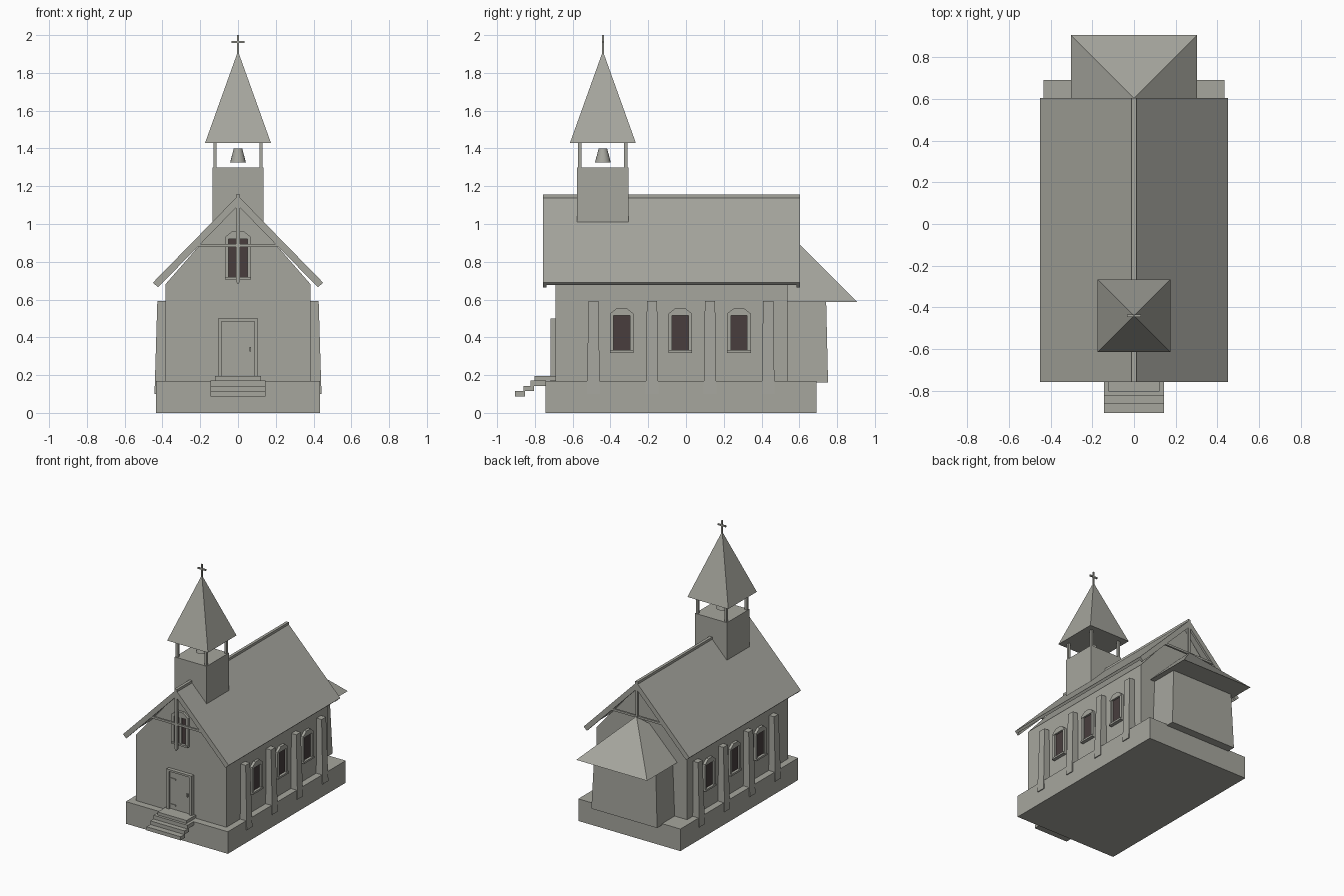
import bpy, bmesh
from math import pi
from mathutils import Matrix

old = bpy.data.objects.get("Cube")
if old:
    bpy.data.objects.remove(old, do_unlink=True)


def material(name, rgb):
    m = bpy.data.materials.new(name)
    m.use_nodes = True
    m.diffuse_color = (*rgb, 1)
    m.node_tree.nodes["Principled BSDF"].inputs["Base Color"].default_value = (*rgb, 1)
    return m


STONE = material("warm grey", (0.38, 0.38, 0.34))
GLASS = material("dark brown glass", (0.065, 0.048, 0.048))


def loft(bm, low, high):
    """Solid between two rectangles, each given as x0, x1, y0, y1, z."""
    rings = []
    for x0, x1, y0, y1, z in (low, high):
        rings.append([bm.verts.new(p) for p in
                      ((x0, y0, z), (x1, y0, z), (x1, y1, z), (x0, y1, z))])
    skin(bm, *rings)


def box(bm, x0, x1, y0, y1, z0, z1):
    loft(bm, (x0, x1, y0, y1, z0), (x0, x1, y0, y1, z1))


def square(half, y, z):
    return (-half, half, y - half, y + half, z)


def prism(bm, outline, y0, y1):
    """Extrude an x-z outline along y."""
    skin(bm, *[[bm.verts.new((x, y, z)) for x, z in outline] for y in (y0, y1)])


def skin(bm, a, b):
    bm.faces.new(a)
    bm.faces.new(b[::-1])
    for i in range(len(a)):
        j = (i + 1) % len(a)
        bm.faces.new((a[i], b[i], b[j], a[j]))


def finish(name, bm, mat=STONE, matrix=None, weld=False):
    if weld:
        bmesh.ops.remove_doubles(bm, verts=bm.verts, dist=1e-5)
    if matrix:
        bm.transform(matrix)
    bmesh.ops.recalc_face_normals(bm, faces=bm.faces)
    mesh = bpy.data.meshes.new(name)
    bm.to_mesh(mesh)
    bm.free()
    mesh.materials.append(mat)
    ob = bpy.data.objects.new(name, mesh)
    bpy.context.collection.objects.link(ob)
    return ob


def simple_box(name, *dims):
    bm = bmesh.new()
    box(bm, *dims)
    return finish(name, bm)


# Foundation and gabled nave
simple_box("foundation", -0.435, 0.435, -0.745, 0.69, 0, 0.17)
bm = bmesh.new()
prism(bm, [(-0.385, 0.17), (0.385, 0.17), (0.385, 0.68), (0, 1.12), (-0.385, 0.68)], -0.69, 0.537)
finish("nave_walls", bm)


# Roof slabs, gable rafters and ridge
def roof_layer(bm, d0, d1, y0, y1):
    """Both slopes of a layer lying between two depths below the roof surface."""
    for s in (-1, 1):
        line = [[(0, 1.15 - 1.43 * d), (s * (0.45 - 0.715 * d), 0.69 - 0.7 * d)] for d in (d0, d1)]
        prism(bm, line[0] + line[1][::-1], y0, y1)


bm = bmesh.new()
roof_layer(bm, 0, 0.02, -0.757, 0.603)
finish("nave_roof", bm)
simple_box("ridge_beam", -0.011, 0.011, -0.757, 0.603, 1.125, 1.157)
for end, y0 in (("front", -0.757), ("back", 0.585)):
    y1 = y0 + 0.018
    bm = bmesh.new()
    roof_layer(bm, 0.02, 0.037, y0, y1)
    finish(end + "_rafters", bm)
    simple_box(end + "_tie_beam", -0.215, 0.215, y0 + 0.002, y1 - 0.002, 0.877, 0.893)
    bm = bmesh.new()
    prism(bm, [(-0.01, 0.695), (0, 0.68), (0.01, 0.695), (0.01, 1.13), (-0.01, 1.13)], y0, y1)
    finish(end + "_king_post", bm)

# Tapered buttresses along both sides
for y in (-0.49, -0.18, 0.127, 0.435):
    for side, s in (("left", 1), ("right", -1)):
        bm = bmesh.new()
        loft(bm, (s * 0.37, s * 0.442, y - 0.034, y + 0.034, 0.1),
             (s * 0.37, s * 0.427, y - 0.027, y + 0.027, 0.592))
        finish(side + "_buttress", bm)


# Windows, built facing -y with the wall plane at y = 0
def window(name, w, z0, z1, peak, rim, matrix, mullion=False):
    bm = bmesh.new()
    g = w - rim
    for s in (-1, 1):
        box(bm, s * g, s * w, -0.018, 0.01, z0, z1)
    box(bm, -w, w, -0.026, 0.01, z0, z0 + rim * 0.7)
    prism(bm, [(-w, z1 - rim * 0.5), (w, z1 - rim * 0.5), (w, z1), (w * 0.4, peak),
               (-w * 0.4, peak), (-w, z1)], -0.02, 0.01)
    if mullion:
        box(bm, -0.01, 0.01, -0.014, 0.01, z0, z1)
    finish(name + "_frame", bm, STONE, matrix)
    bm = bmesh.new()
    box(bm, -g, g, -0.006, 0.003, z0 + rim * 0.6, z1 - rim * 0.4)
    finish(name + "_glass", bm, GLASS, matrix)


for y in (-0.34, -0.03, 0.28):
    for side, s in (("left", 1), ("right", -1)):
        place = Matrix.Translation((s * 0.385, y, 0)) @ Matrix.Rotation(s * pi / 2, 4, "Z")
        window(side + "_window", 0.063, 0.318, 0.525, 0.555, 0.02, place)
window("gable_window", 0.07, 0.705, 0.93, 0.963, 0.02, Matrix.Translation((0, -0.69, 0)), True)

# Door with frame, hinges and handle
bm = bmesh.new()
for s in (-1, 1):
    box(bm, s * 0.087, s * 0.107, -0.718, -0.68, 0.17, 0.5)
box(bm, -0.087, 0.087, -0.718, -0.68, 0.485, 0.5)
finish("door_frame", bm)
simple_box("door", -0.087, 0.087, -0.702, -0.68, 0.17, 0.485)
bm = bmesh.new()
for z in (0.23, 0.43):
    box(bm, -0.087, -0.035, -0.708, -0.7, z - 0.004, z + 0.004)
finish("door_hinges", bm)
simple_box("door_handle", 0.06, 0.07, -0.714, -0.7, 0.325, 0.35)

# Entrance steps
simple_box("landing", -0.123, 0.123, -0.802, -0.69, 0.172, 0.195)
for y0, y1, z0, z1 in ((-0.905, -0.853, 0.087, 0.115), (-0.86, -0.805, 0.115, 0.143),
                       (-0.822, -0.74, 0.143, 0.172)):
    simple_box("step", -0.145, 0.145, y0, y1, z0, z1)

# Apse with pyramid roof
bm = bmesh.new()
loft(bm, (-0.28, 0.28, 0.45, 0.752, 0.16), (-0.262, 0.262, 0.45, 0.742, 0.59))
finish("apse_walls", bm)
bm = bmesh.new()
loft(bm, square(0.302, 0.603, 0.588), square(0, 0.603, 0.89))
finish("apse_roof", bm, weld=True)

# Bell tower, posts and spire
TY = -0.44
bm = bmesh.new()
loft(bm, square(0.136, TY, 0.9), square(0.136, TY, 1.3))
finish("tower", bm)
bm = bmesh.new()
for sx in (-1, 1):
    for sy in (-1, 1):
        x, y = sx * 0.122, TY + sy * 0.122
        box(bm, x - 0.009, x + 0.009, y - 0.009, y + 0.009, 1.29, 1.435)
finish("belfry_posts", bm)
bm = bmesh.new()
loft(bm, square(0.174, TY, 1.43), square(0, TY, 1.915))
finish("spire", bm, weld=True)

# Bell
bm = bmesh.new()
bmesh.ops.create_cone(bm, cap_ends=True, segments=16, radius1=0.042, radius2=0.022, depth=0.076)
bell = finish("bell", bm, matrix=Matrix.Translation((0, TY, 1.363)))
for p in bell.data.polygons:
    p.use_smooth = len(p.vertices) == 4

# Cross on the spire
bm = bmesh.new()
loft(bm, square(0.005, TY, 1.89), square(0.005, TY, 2.0))
box(bm, -0.034, 0.034, TY - 0.005, TY + 0.005, 1.957, 1.968)
finish("spire_cross", bm)
